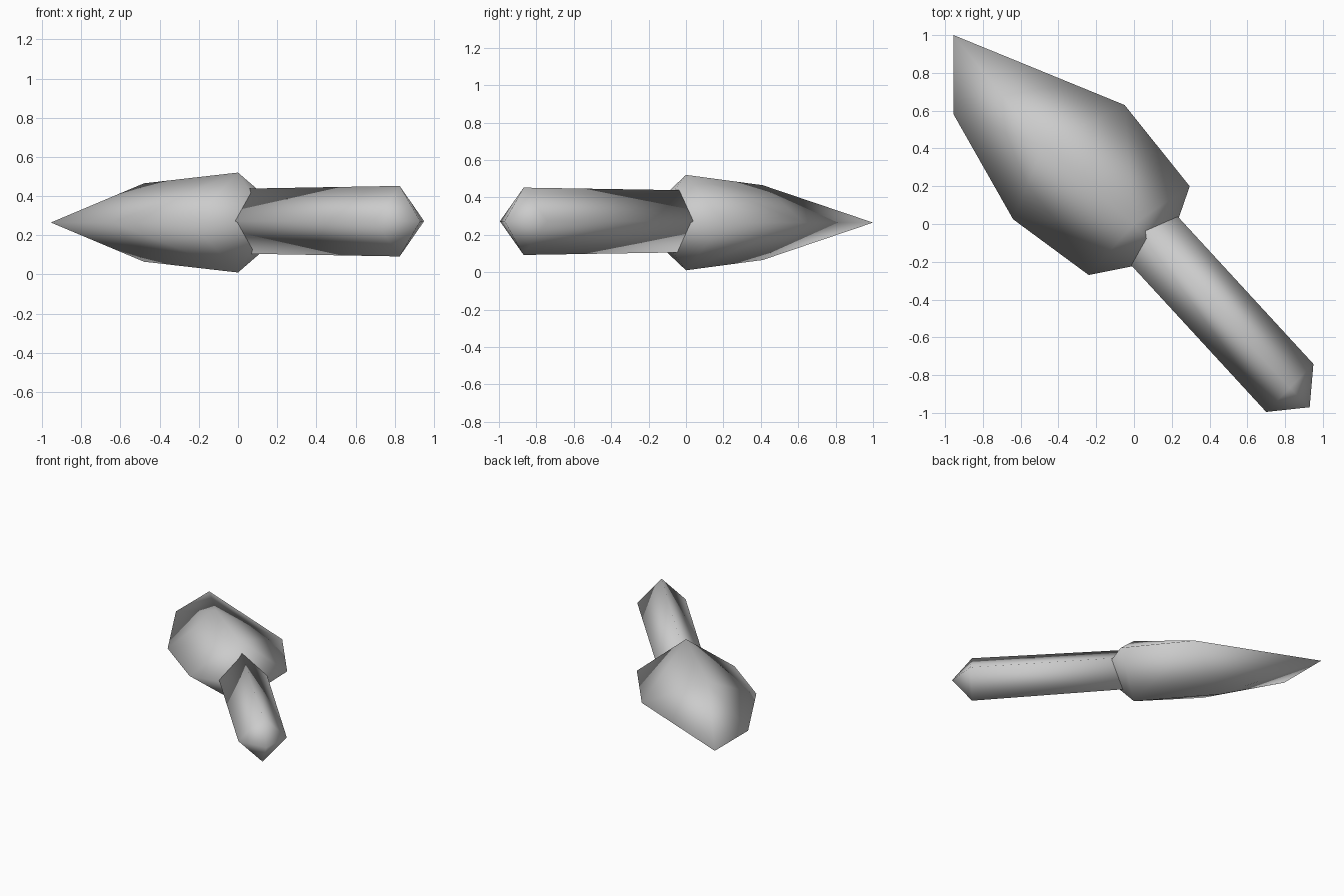
import bpy, bmesh
from mathutils import Vector

cube = bpy.data.objects.get("Cube")
if cube:
    bpy.data.objects.remove(cube, do_unlink=True)

MID = 0.265  # height of the shared horizontal plane of symmetry

grey = bpy.data.materials.new("plain_grey")
grey.use_nodes = True
grey.diffuse_color = (0.6, 0.6, 0.6, 1)
grey.node_tree.nodes["Principled BSDF"].inputs["Base Color"].default_value = (0.6, 0.6, 0.6, 1)


def convex_part(name, outline, ridges):
    """Faceted solid from a flat outline and ridge points mirrored above and below it."""
    bm = bmesh.new()
    for x, y in outline:
        bm.verts.new((x, y, MID))
    for x, y, half in ridges:
        for side in (1, -1):
            bm.verts.new((x, y, MID + side * half))
    bmesh.ops.convex_hull(bm, input=bm.verts)
    bmesh.ops.recalc_face_normals(bm, faces=bm.faces)
    for f in bm.faces:
        f.smooth = True
    mesh = bpy.data.meshes.new(name)
    bm.to_mesh(mesh)
    bm.free()
    mesh.materials.append(grey)
    obj = bpy.data.objects.new(name, mesh)
    bpy.context.collection.objects.link(obj)
    return obj


# Broad pointed head, with its blunt nose buried in the handle
convex_part("head",
            [(-0.955, 1.0), (-0.05, 0.63), (0.295, 0.2), (0.16, -0.19),
             (-0.24, -0.27), (-0.64, 0.025), (-0.955, 0.58)],
            [(0, 0, 0.255), (-0.48, 0.41, 0.2)])


# Square bar set on edge, closed by a low pyramid at the free end
def handle():
    bm = bmesh.new()
    across = Vector((0.125, 0.127, 0))
    rings = []
    for centre, half in (((0.04, -0.015), 0.166), ((0.825, -0.868), 0.18)):
        c = Vector((*centre, MID + 0.007))
        up = Vector((0, 0, half))
        rings.append([bm.verts.new(c + d) for d in (across, up, -across, -up)])
    tip = bm.verts.new((0.93, -0.97, MID + 0.007))
    for i in range(4):
        j = (i + 1) % 4
        bm.faces.new((rings[0][i], rings[0][j], rings[1][j], rings[1][i]))
        bm.faces.new((rings[1][i], rings[1][j], tip))
    bm.faces.new(rings[0])
    bmesh.ops.recalc_face_normals(bm, faces=bm.faces)
    for f in bm.faces:
        f.smooth = True
    mesh = bpy.data.meshes.new("handle")
    bm.to_mesh(mesh)
    bm.free()
    mesh.materials.append(grey)
    bpy.context.collection.objects.link(bpy.data.objects.new("handle", mesh))


handle()
